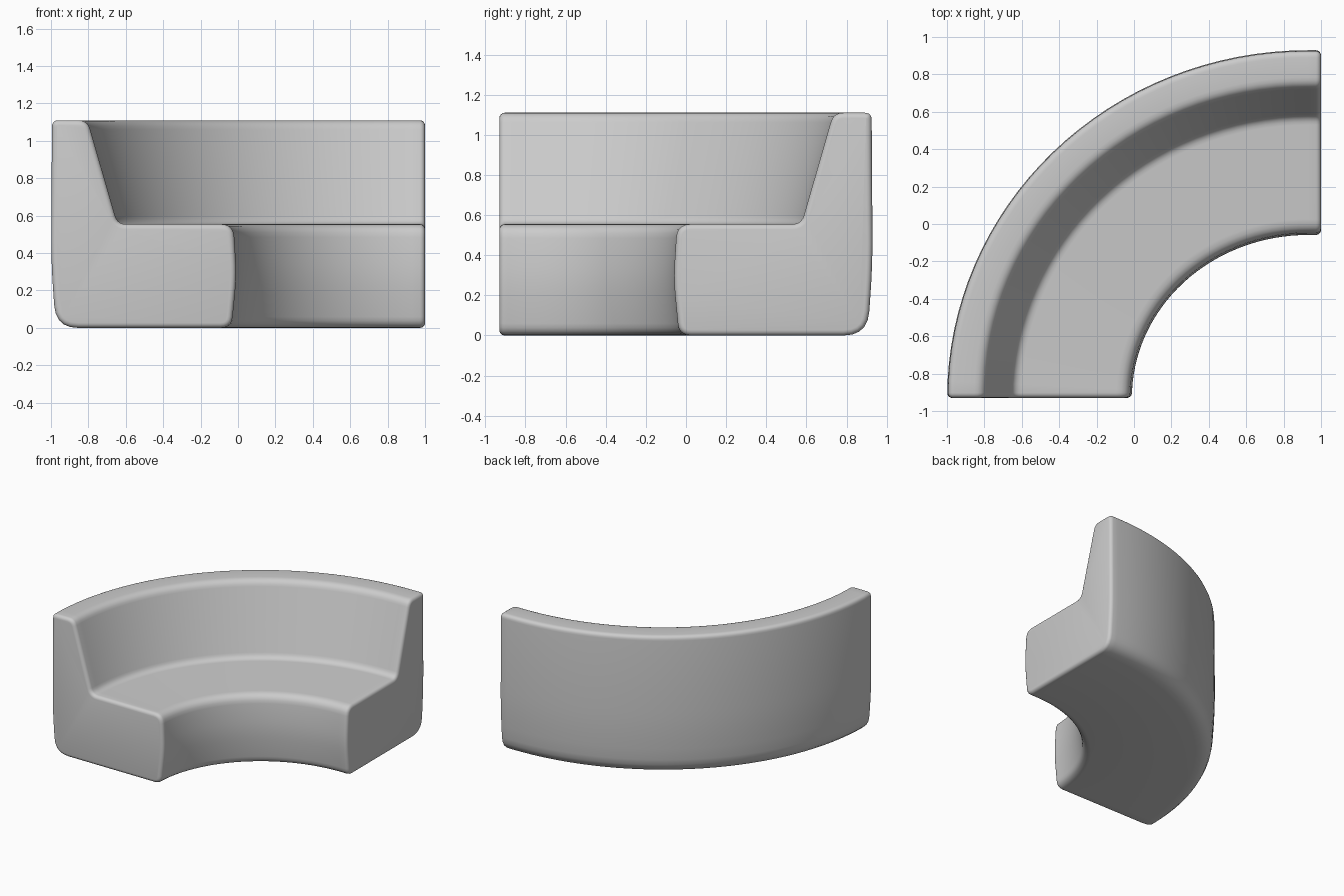
import bpy, bmesh, math
from mathutils import Vector

if "Cube" in bpy.data.objects:
    bpy.data.objects.remove(bpy.data.objects["Cube"])

# Bench cross-section: (y at the right-hand end, z, corner rounding)
CORNERS = [
    (0.905, 0.0, 0.12),    # outer bottom
    (0.93, 0.36, 0.15),    # back
    (0.925, 1.11, 0.035),  # back top
    (0.735, 1.11, 0.05),   # backrest front top
    (0.575, 0.555, 0.045), # seat crease
    (-0.045, 0.555, 0.07), # seat front
    (-0.062, 0.28, 0.09),  # front bulge
    (-0.035, 0.0, 0.06),   # front bottom
]
STEPS = 32


def rounded(corners, segs=5):
    pts = []
    n = len(corners)
    for i, (y, z, r) in enumerate(corners):
        c = Vector((y, z))
        a = c + (Vector(corners[i - 1][:2]) - c).normalized() * r
        b = c + (Vector(corners[(i + 1) % n][:2]) - c).normalized() * r
        for k in range(segs + 1):
            t = k / segs
            pts.append(a * (1 - t) ** 2 + c * 2 * t * (1 - t) + b * t * t)
    return pts


profile = rounded(CORNERS)
bm = bmesh.new()
rings = []

# Sweep the section around the quarter turn, with a short straight at the right end
for s in range(STEPS + 1):
    a = math.pi / 2 * s / STEPS
    rings.append([bm.verts.new((0.93 - (y + 1.0) * math.cos(a),
                                -0.93 + (y + 0.93) * math.sin(a), z))
                  for y, z in profile])
rings.append([bm.verts.new((1.0, y, z)) for y, z in profile])

n = len(profile)
for r0, r1 in zip(rings, rings[1:]):
    for i in range(n):
        j = (i + 1) % n
        bm.faces.new((r0[i], r0[j], r1[j], r1[i]))

# Cap the ends and round their rims
caps = [bm.faces.new(rings[0]), bm.faces.new(rings[-1])]
bmesh.ops.recalc_face_normals(bm, faces=bm.faces[:])
rim = [e for f in caps for e in f.edges]
bmesh.ops.bevel(bm, geom=rim, offset=0.027, segments=4, profile=0.5,
                affect='EDGES', clamp_overlap=False)

mesh = bpy.data.meshes.new("curved_bench_seat")
bm.to_mesh(mesh)
bm.free()
seat = bpy.data.objects.new("curved_bench_seat", mesh)
bpy.context.collection.objects.link(seat)
bpy.context.view_layer.objects.active = seat
seat.select_set(True)
bpy.ops.object.shade_smooth_by_angle(angle=math.radians(40))
